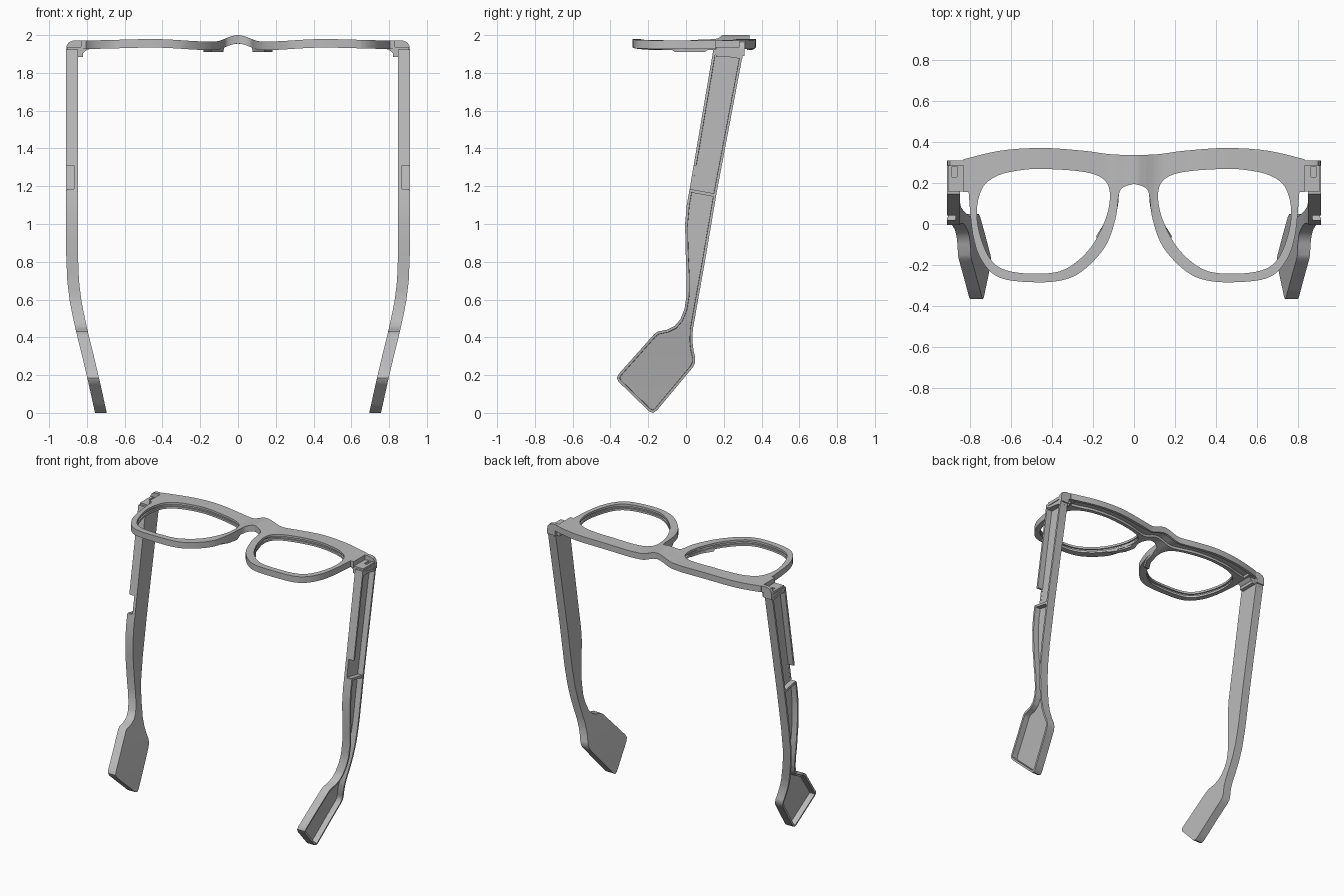
import bpy, bmesh
from mathutils import Vector

cube = bpy.data.objects.get("Cube")
if cube:
    bpy.data.objects.remove(cube, do_unlink=True)

grey = bpy.data.materials.new("plain grey")
grey.use_nodes = True
grey.diffuse_color = (0.5, 0.5, 0.5, 1)
grey.node_tree.nodes["Principled BSDF"].inputs["Base Color"].default_value = (0.5, 0.5, 0.5, 1)


def prism_mesh(pts, axis, a, b):
    """Closed prism; pts lie in the plane across the axis, a and b are its ends."""
    bm = bmesh.new()
    place = {"x": lambda p, d: (d, p[0], p[1]),
             "y": lambda p, d: (p[0], d, p[1]),
             "z": lambda p, d: (p[0], p[1], d)}[axis]
    low = [bm.verts.new(place(p, a)) for p in pts]
    top = [bm.verts.new(place(p, b)) for p in pts]
    bm.faces.new(low)
    cap = bm.faces.new(top)
    for i in range(len(pts)):
        j = (i + 1) % len(pts)
        bm.faces.new((low[i], low[j], top[j], top[i]))
    bmesh.ops.recalc_face_normals(bm, faces=bm.faces)
    return bm, cap


def finish(name, bm, mirror=False):
    me = bpy.data.meshes.new(name)
    bm.to_mesh(me)
    bm.free()
    me.materials.append(grey)
    ob = bpy.data.objects.new(name, me)
    bpy.context.collection.objects.link(ob)
    if mirror:
        ob.modifiers.new("mirror", "MIRROR")
    return ob


def prism(name, pts, axis, a, b, mirror=False):
    return finish(name, prism_mesh(pts, axis, a, b)[0], mirror)


def rect(p0, p1, q0, q1):
    return [(p0, q0), (p1, q0), (p1, q1), (p0, q1)]


def cut(ob, cutter):
    mod = ob.modifiers.new("cut", "BOOLEAN")
    mod.operation = "DIFFERENCE"
    mod.solver = "EXACT"
    mod.object = cutter
    bpy.context.view_layer.objects.active = ob
    bpy.ops.object.modifier_move_to_index(modifier="cut", index=0)
    bpy.ops.object.modifier_apply(modifier="cut")
    bpy.data.objects.remove(cutter, do_unlink=True)


def smooth(pts, closed=False, n=5):
    """Rounded curve through the points."""
    pts = [Vector(p) for p in pts]
    m = len(pts)
    get = (lambda i: pts[i % m]) if closed else (lambda i: pts[max(0, min(m - 1, i))])
    out = []
    for i in range(m if closed else m - 1):
        p0, p1, p2, p3 = (get(i + k) for k in (-1, 0, 1, 2))
        for s in range(n):
            t = s / n
            out.append((2 * p1 + (p2 - p0) * t + (2 * p0 - 5 * p1 + 4 * p2 - p3) * t * t
                        + (3 * p1 - p0 - 3 * p2 + p3) * t ** 3) / 2)
    if not closed:
        out.append(pts[-1])
    return [(p.x, p.y) for p in out]


def ease(t, table):
    """Smoothly interpolated table of (position, value)."""
    if t <= table[0][0]:
        return table[0][1]
    for (a, u), (b, v) in zip(table, table[1:]):
        if t <= b:
            k = (t - a) / (b - a)
            return u + (v - u) * k * k * (3 - 2 * k)
    return table[-1][1]


def slice_mesh(bm, axis, positions):
    for p in positions:
        bmesh.ops.bisect_plane(bm, geom=bm.verts[:] + bm.edges[:] + bm.faces[:],
                               plane_co=axis * p, plane_no=axis)


def flip(pts):
    return [(-x, y) for x, y in reversed(pts)]


# Front frame outline
TOP, THICK = 1.972, 0.045
brow = smooth([(0, .335), (.12, .34), (.25, .357), (.45, .37), (.65, .357), (.83, .315)])
rim = smooth([(.805, .155), (.785, -.05), (.74, -.18), (.65, -.263), (.47, -.284), (.335, -.27),
              (.24, -.22), (.14, -.11), (.09, .025), (.073, .146), (.05, .18), (0, .195)])
half = brow + [(.83, .155)] + rim
frame = prism("front_frame", half + flip(half)[1:-1], "z", TOP - THICK, TOP)

# Lens openings, lens grooves and the channel under the brow
lens = smooth([(.435, .268), (.55, .262), (.66, .237), (.735, .18), (.765, .07), (.75, -.05),
               (.70, -.17), (.62, -.226), (.47, -.242), (.335, -.22), (.215, -.12), (.14, .02),
               (.117, .14), (.145, .215), (.24, .253)], closed=True)
groove = [(.45 + (x - .45) * 1.035, .02 + (y - .02) * 1.045) for x, y in lens]
for side in (1, -1):
    for shape, a, b in ((lens, 1.8, 2.1), (groove, 1.942, 1.956)):
        cut(frame, prism("cutter", [(side * x, y) for x, y in shape], "z", a, b))
channel = smooth([(0, .315), (.25, .335), (.45, .349), (.65, .337), (.78, .305)])
channel += smooth([(.78, .245), (.7, .26), (.6, .284), (.435, .292), (.28, .285), (.13, .255), (0, .25)])
cut(frame, prism("cutter", channel + flip(channel)[1:-1], "z", 1.8, 1.945))

# Arch the frame along its width
arch = [(0, .028), (.13, -.007), (.45, .007), (.8, 0)]
bm = bmesh.new()
bm.from_mesh(frame.data)
slice_mesh(bm, Vector((1, 0, 0)), [i * .025 - .8 for i in range(65)])
for v in bm.verts:
    v.co.z += ease(abs(v.co.x), arch)
bm.to_mesh(frame.data)
bm.free()

# Nose pads, tapered downwards
bm, cap = prism_mesh([(.073, .15), (.09, .025), (.138, -.1), (.18, -.11), (.13, .02), (.108, .15)],
                     "z", 1.91, 1.945)
for v in bm.verts:
    if v.co.z < 1.92:
        v.co.y = .02 + (v.co.y - .02) * .6
        v.co.x += .004
finish("nose_pads", bm, True)

# Rounded end pieces joining frame and temples
prism("end_pieces", [(.79, 1.972), (.87, 1.972), (.895, 1.963), (.907, 1.945), (.91, 1.92),
                     (.91, 1.89), (.845, 1.89), (.845, 1.925), (.79, 1.925)], "y", .284, .309, True)
hinge = prism("hinge_blocks", rect(.82, .905, .158, .288), "z", 1.885, 1.938, True)
cut(hinge, prism("cutter", rect(.862, .885, .23, .28), "z", 1.9, 2))
prism("hinge_gussets", [(.79, 1.935), (.86, 1.935), (.86, 1.885), (.84, 1.89), (.8, 1.922)],
      "y", .165, .285, True)

# Temples: side profile with a shallow tray on the outer face
profile = [(.306, 1.925), (.163, 1.17), (.1, .8), (.05, .52), (.036, .44), (.034, .38), (.04, .33),
           (.049, .29), (.048, .265), (.035, .24), (-.155, .012), (-.175, 0), (-.195, .008),
           (-.357, .165), (-.366, .185), (-.357, .205), (-.17, .415), (-.15, .43), (-.1, .44),
           (-.06, .46), (-.03, .495), (-.008, .55), (.003, .62), (.004, .72), (-.002, .85),
           (-.005, 1), (.004, 1.1), (.02, 1.19), (.145, 1.925)]
bm, cap = prism_mesh(profile, "x", .848, .91)
bmesh.ops.inset_region(bm, faces=[cap], thickness=.014, use_even_offset=True)
bmesh.ops.inset_region(bm, faces=[cap], thickness=.001, depth=-.042, use_even_offset=True)
slice_mesh(bm, Vector((0, 0, 1)), [.05 * i for i in range(1, 19)])
bend = [(0, -.153), (.16, -.118), (.3, -.085), (.43, -.053), (.52, -.033), (.6, -.018),
        (.7, -.006), (.85, 0)]
for v in bm.verts:
    # straight steps between bend points
    for (a, u), (b, w) in zip(bend, bend[1:]):
        if a <= v.co.z < b:
            v.co.x += u + (w - u) * (v.co.z - a) / (b - a)
            break
temples = finish("temples", bm, True)

# Gap in the front wall and the divider under it
cut(temples, prism("cutter", [(-.1, 1.18), (.05, 1.18), (.072, 1.31), (-.1, 1.31)], "x", .869, 1))
prism("temple_dividers", [(.022, 1.185), (.16, 1.16), (.157, 1.143), (.019, 1.168)],
      "x", .86, .905, True)
prism("temple_stops", [(.145, 1.915), (.3, 1.89), (.297, 1.873), (.142, 1.898)],
      "x", .86, .908, True)

# Smooth shading with sharp edges kept
for ob in bpy.context.scene.objects:
    ob.select_set(ob.type == "MESH")
bpy.context.view_layer.objects.active = frame
bpy.ops.object.shade_smooth_by_angle(angle=.6)
